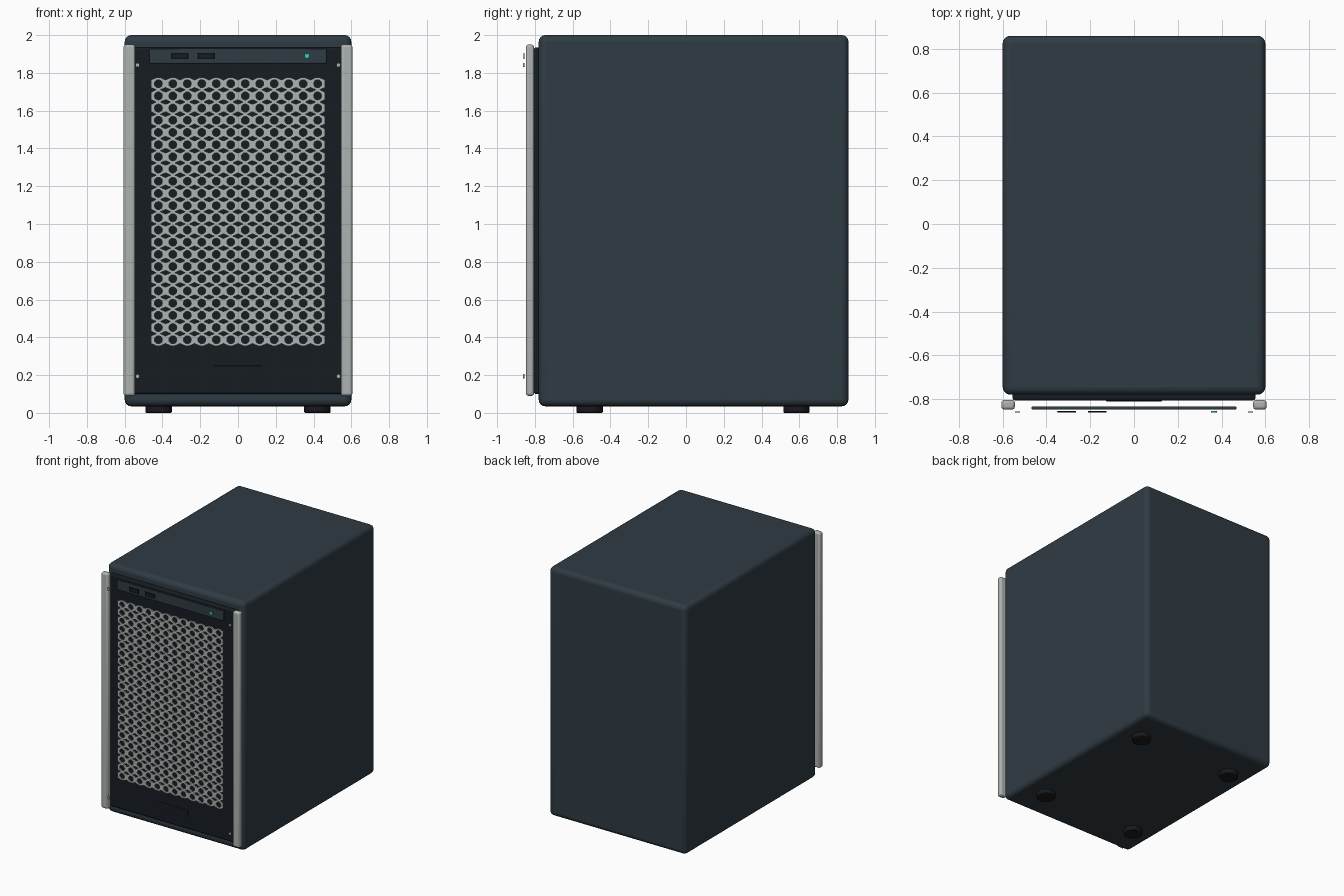
import bpy, bmesh, math
from mathutils import Matrix

if "Cube" in bpy.data.objects:
    bpy.data.objects.remove(bpy.data.objects["Cube"])


def material(name, r, g, b):
    m = bpy.data.materials.new(name)
    m.diffuse_color = (r, g, b, 1)
    m.use_nodes = True
    m.node_tree.nodes["Principled BSDF"].inputs["Base Color"].default_value = m.diffuse_color
    return m


SLATE = material("slate", 0.028, 0.044, 0.056)
DARK = material("dark", 0.008, 0.012, 0.016)
RUBBER = material("rubber", 0.01, 0.01, 0.012)
SILVER = material("silver", 0.42, 0.45, 0.44)
GREEN = material("green", 0.03, 0.6, 0.42)


def finish(name, bm, mat, bevel=0.0, segments=3):
    bmesh.ops.recalc_face_normals(bm, faces=bm.faces)
    mesh = bpy.data.meshes.new(name)
    bm.to_mesh(mesh)
    bm.free()
    mesh.materials.append(mat)
    ob = bpy.data.objects.new(name, mesh)
    bpy.context.collection.objects.link(ob)
    if bevel:
        mod = ob.modifiers.new("bevel", 'BEVEL')
        mod.width, mod.segments = bevel, segments
        mod.limit_method = 'ANGLE'
    bpy.ops.object.select_all(action='DESELECT')
    bpy.context.view_layer.objects.active = ob
    ob.select_set(True)
    bpy.ops.object.shade_smooth_by_angle(angle=math.radians(35))
    return ob


def box(name, x, y, z, mat, bevel=0.0, segments=3):
    """Box from (min, max) ranges."""
    bm = bmesh.new()
    bmesh.ops.create_cube(bm, size=1)
    for v in bm.verts:
        for i, (lo, hi) in enumerate((x, y, z)):
            v.co[i] = lo if v.co[i] < 0 else hi
    return finish(name, bm, mat, bevel, segments)


def disc(name, centre, radius, depth, axis, mat, bevel=0.0, sides=24):
    bm = bmesh.new()
    rot = Matrix.Rotation(math.pi / 2, 4, 'X') if axis == 'Y' else Matrix()
    bmesh.ops.create_cone(bm, cap_ends=True, segments=sides, radius1=radius,
                          radius2=radius, depth=depth,
                          matrix=Matrix.Translation(centre) @ rot)
    return finish(name, bm, mat, bevel, 2)


# case and recessed front panel
box("case_body", (-0.6, 0.6), (-0.78, 0.86), (0.035, 2.0), SLATE, 0.035, 4)
box("front_panel", (-0.555, 0.555), (-0.806, -0.76), (0.1, 1.935), DARK, 0.012)
box("panel_plate", (-0.128, 0.128), (-0.81, -0.8), (0.2, 0.25), DARK, 0.002)

# side rails, screws and feet
for side, sx in (("left", -1), ("right", 1)):
    xs = sorted((sx * 0.544, sx * 0.606))
    box(f"{side}_rail", xs, (-0.848, -0.804), (0.09, 1.95), SILVER, 0.014)
    for level, z in (("lower", 0.194), ("upper", 1.841)):
        disc(f"{level}_{side}_screw", (sx * 0.532, -0.859, z), 0.011, 0.006, 'Y', SILVER)
    for place, y in (("front", -0.51), ("rear", 0.585)):
        disc(f"{place}_{side}_foot", (sx * 0.42, y, 0.02), 0.07, 0.04, 'Z', RUBBER, 0.006, 32)

# control strip with two ports and a status light
box("control_strip", (-0.468, 0.468), (-0.848, -0.834), (1.85, 1.93), SLATE, 0.004, 2)
for name, x in (("first_port", -0.308), ("second_port", -0.168)):
    box(name, (x - 0.043, x + 0.043), (-0.861, -0.855), (1.873, 1.906), DARK, 0.002, 2)
disc("status_light", (0.365, -0.858, 1.89), 0.014, 0.006, 'Y', GREEN)

# perforated grille: cells with clipped corners and a round hole
COLS, ROWS = 12, 22
W, H = 0.92 / COLS, 1.42 / ROWS
HOLE, CX, CZ = 0.021, 0.027, 0.012
a, b = W / 2, H / 2
outer = [(a, b - CZ), (a - CX, b), (CX - a, b), (-a, b - CZ),
         (-a, CZ - b), (CX - a, -b), (a - CX, -b), (a, CZ - b)]
bm = bmesh.new()
for c in range(COLS):
    for r in range(ROWS):
        px, pz = -0.46 + (c + 0.5) * W, 0.355 + (r + 0.5) * H
        rim = [bm.verts.new((px + x, -0.846, pz + z)) for x, z in outer]
        ring = []
        for k in range(16):
            t = math.pi / 8 + k * math.pi / 8
            ring.append(bm.verts.new((px + HOLE * math.cos(t), -0.846, pz + HOLE * math.sin(t))))
        for k in range(8):
            i, j = 2 * k, (2 * k + 1) % 16
            n = (2 * k + 2) % 16
            bm.faces.new((rim[k], rim[(k + 1) % 8], ring[j], ring[i]))
            bm.faces.new((rim[(k + 1) % 8], ring[n], ring[j]))
bmesh.ops.remove_doubles(bm, verts=bm.verts, dist=0.0005)
extruded = bmesh.ops.extrude_face_region(bm, geom=bm.faces[:], use_keep_orig=True)
for g in extruded["geom"]:
    if isinstance(g, bmesh.types.BMVert):
        g.co.y = -0.836
finish("front_grille", bm, SILVER)
